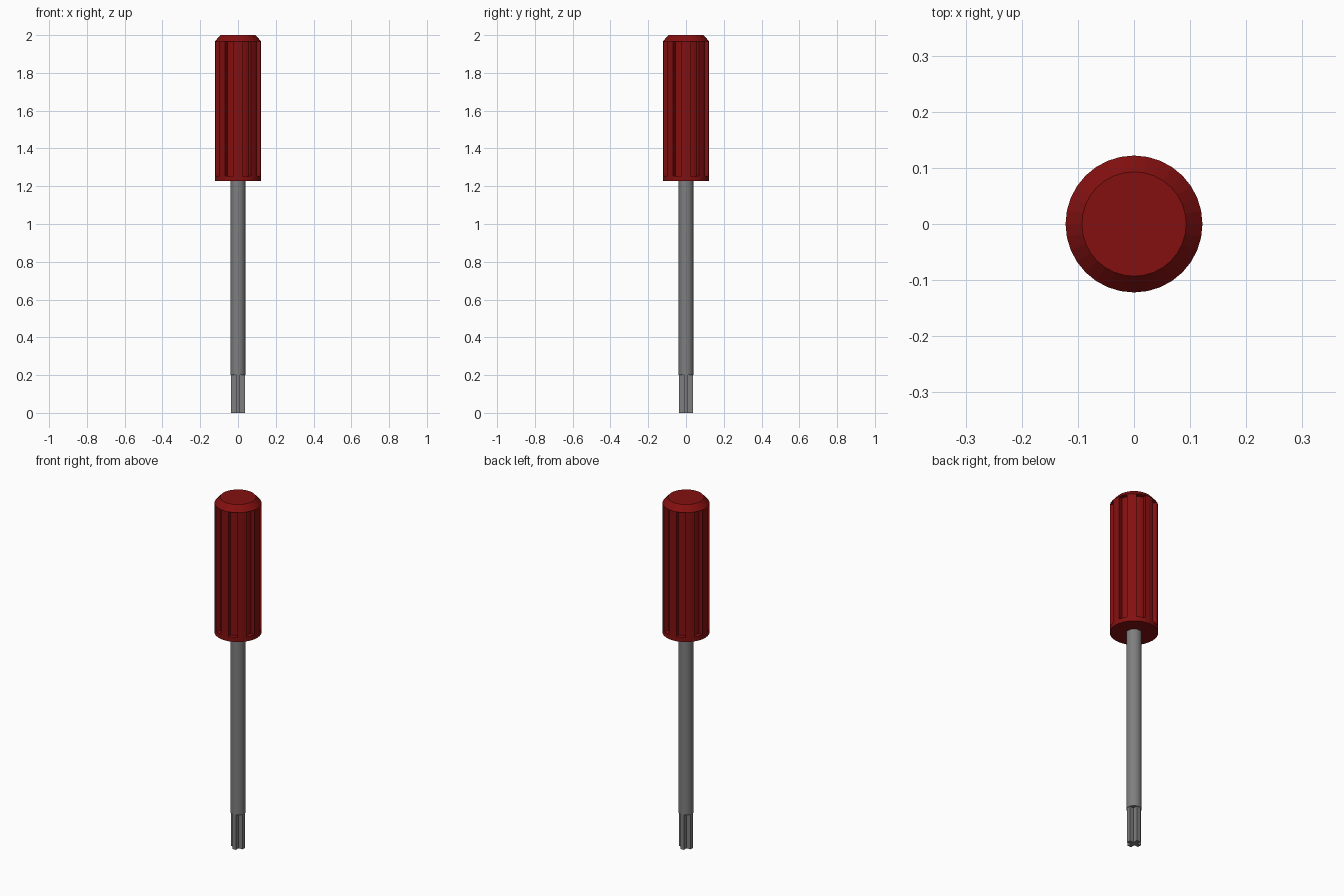
import bpy, bmesh, math

if "Cube" in bpy.data.objects:
    bpy.data.objects.remove(bpy.data.objects["Cube"])

R, RI, RTOP = 0.122, 0.098, 0.093      # handle radius, groove floor, top face
SIDES = 32


def material(name, rgb):
    m = bpy.data.materials.new(name)
    m.diffuse_color = (*rgb, 1.0)
    m.use_nodes = True
    m.node_tree.nodes["Principled BSDF"].inputs["Base Color"].default_value = m.diffuse_color
    return m


red = material("dark_red", (0.23, 0.005, 0.005))
steel = material("steel_grey", (0.21, 0.21, 0.21))


def skin(name, rings, mat):
    """Join equal-length rings of points into a closed solid."""
    bm = bmesh.new()
    vs = [[bm.verts.new(p) for p in ring] for ring in rings]
    n = len(vs[0])
    for a, b in zip(vs, vs[1:]):
        for i in range(n):
            j = (i + 1) % n
            bm.faces.new((a[i], a[j], b[j], b[i]))
    bm.faces.new(vs[0][::-1])
    bm.faces.new(vs[-1])
    bmesh.ops.remove_doubles(bm, verts=bm.verts[:], dist=1e-5)
    bmesh.ops.recalc_face_normals(bm, faces=bm.faces[:])
    me = bpy.data.meshes.new(name)
    bm.to_mesh(me)
    bm.free()
    me.materials.append(mat)
    ob = bpy.data.objects.new(name, me)
    bpy.context.collection.objects.link(ob)
    return ob


def handle_ring(z, ridge, groove):
    """Eight ridges alternating with eight grooves, with radial walls."""
    pts = []
    for k in range(SIDES):
        a = 2 * math.pi * k / SIDES
        radii = {0: (ridge,), 1: (ridge, groove),
                 2: (groove,), 3: (groove, ridge)}[k % 4]
        pts += [(r * math.cos(a), r * math.sin(a), z) for r in radii]
    return pts


def circle(z, r):
    return [(r * math.cos(2 * math.pi * k / SIDES),
             r * math.sin(2 * math.pi * k / SIDES), z) for k in range(SIDES)]


def cross(z, length, half):
    """Plus-shaped section, one wing per quarter turn."""
    pts = []
    for q in range(4):
        c, s = [(1, 0), (0, 1), (-1, 0), (0, -1)][q]
        for x, y in ((length, -half), (length, half), (half, half)):
            pts.append((x * c - y * s, x * s + y * c, z))
    return pts


# fluted handle: bottom collar, grooves, chamfered top
skin("handle", [handle_ring(1.228, R, R), handle_ring(1.254, R, R),
                handle_ring(1.254, R, RI), handle_ring(1.967, R, RI),
                handle_ring(1.967, R, R), handle_ring(2.0, RTOP, RTOP)], red)

# round shaft
shaft = skin("shaft", [circle(0.2, 0.039), circle(1.24, 0.039)], steel)
bpy.context.view_layer.objects.active = shaft
shaft.select_set(True)
bpy.ops.object.shade_smooth_by_angle()

# cross-shaped driving tip
skin("tip", [cross(0.0, 0.036, 0.011), cross(0.21, 0.036, 0.011)], steel)
